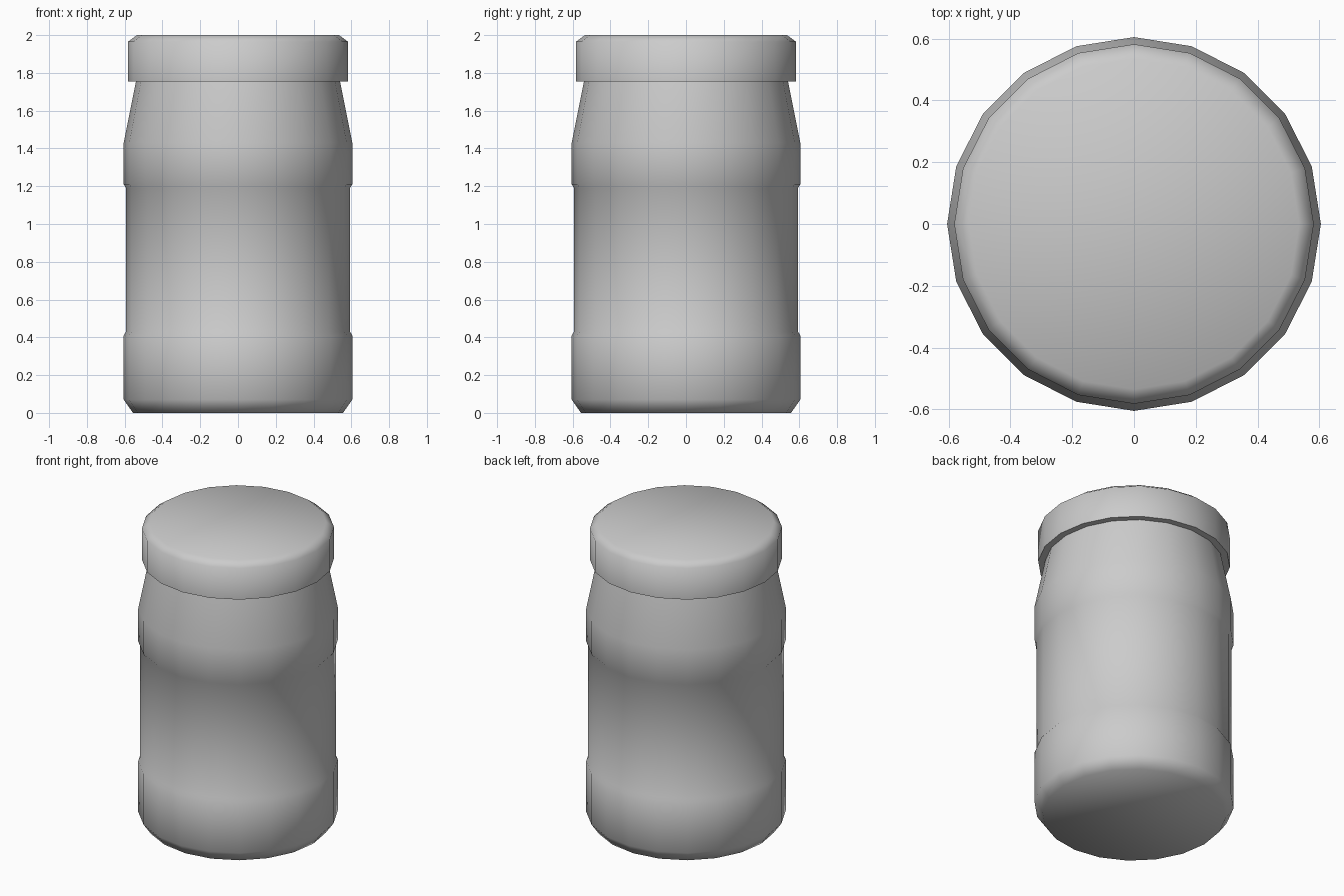
import bpy, bmesh, math

if "Cube" in bpy.data.objects:
    bpy.data.objects.remove(bpy.data.objects["Cube"])

SIDES = 20


def lathe(name, profile, cap_start=False, cap_end=False):
    """Revolve (radius, z) points around z, with optional end caps."""
    bm = bmesh.new()
    rings = []
    for r, z in profile:
        rings.append([bm.verts.new((r * math.cos(2 * math.pi * i / SIDES),
                                    r * math.sin(2 * math.pi * i / SIDES), z))
                      for i in range(SIDES)])
    for low, high in zip(rings, rings[1:]):
        for i in range(SIDES):
            j = (i + 1) % SIDES
            bm.faces.new((low[i], low[j], high[j], high[i]))
    if cap_start:
        bm.faces.new(rings[0][::-1])
    if cap_end:
        bm.faces.new(rings[-1])
    mesh = bpy.data.meshes.new(name)
    bm.to_mesh(mesh)
    bm.free()
    obj = bpy.data.objects.new(name, mesh)
    bpy.context.collection.objects.link(obj)
    bpy.ops.object.select_all(action='DESELECT')
    obj.select_set(True)
    bpy.context.view_layer.objects.active = obj
    bpy.ops.object.shade_smooth_by_angle(angle=math.radians(65))
    return obj


# Jar body: chamfered base, recessed label panel, shoulder tapering to the neck
lathe("jar_body", [(0.556, 0), (0.605, 0.07), (0.605, 0.41), (0.593, 0.43),
                   (0.593, 1.19), (0.605, 1.21), (0.605, 1.43), (0.54, 1.755)],
      cap_start=True)

# Lid: underside rim, straight wall and chamfered top
lathe("lid", [(0.54, 1.755), (0.582, 1.755), (0.582, 1.965), (0.535, 2.0)],
      cap_end=True)
